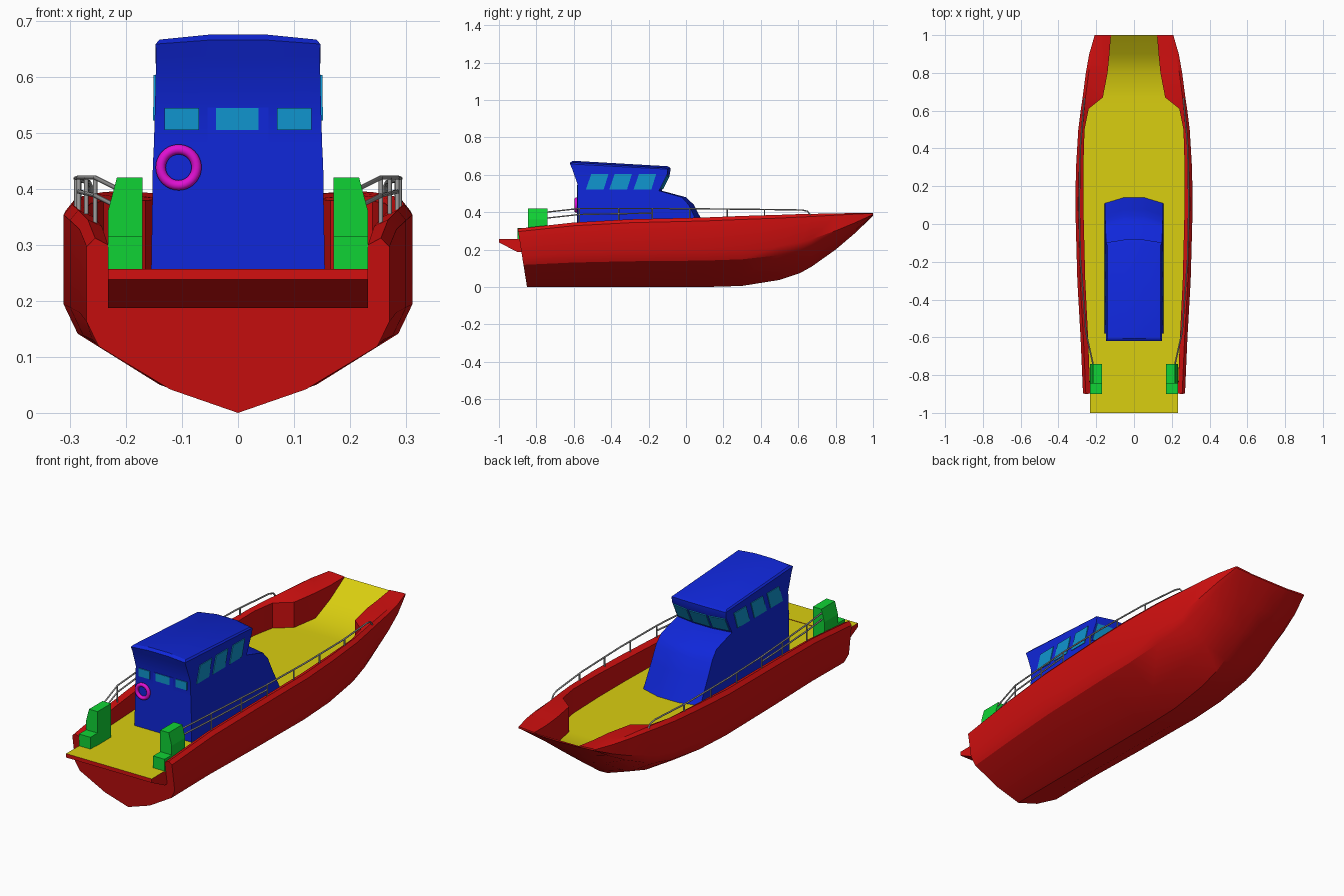
import bpy, bmesh, math
from mathutils import Vector

if "Cube" in bpy.data.objects:
    bpy.data.objects.remove(bpy.data.objects["Cube"], do_unlink=True)


def material(name, rgb):
    m = bpy.data.materials.new(name)
    m.use_nodes = True
    col = (*rgb, 1)
    m.diffuse_color = col
    m.node_tree.nodes["Principled BSDF"].inputs["Base Color"].default_value = col
    return m


RED = material("hull red", (0.65, 0.005, 0.005))
YELLOW = material("deck yellow", (0.7, 0.62, 0.005))
BLUE = material("cabin blue", (0.005, 0.02, 0.7))
GLASS = material("window blue", (0.005, 0.3, 0.62))
GREEN = material("locker green", (0.005, 0.65, 0.035))
MAGENTA = material("ring magenta", (0.75, 0.005, 0.65))
GREY = material("rail grey", (0.35, 0.35, 0.35))


def finish(bm, name, mats, smooth=False):
    bmesh.ops.recalc_face_normals(bm, faces=bm.faces)
    me = bpy.data.meshes.new(name)
    bm.to_mesh(me)
    bm.free()
    ob = bpy.data.objects.new(name, me)
    bpy.context.collection.objects.link(ob)
    for m in mats:
        me.materials.append(m)
    if smooth:
        bpy.ops.object.select_all(action='DESELECT')
        ob.select_set(True)
        bpy.context.view_layer.objects.active = ob
        bpy.ops.object.shade_smooth_by_angle(angle=math.radians(32))
    return ob


def loft(bm, rings):
    """Skin closed rings of equal length; returns the vertex rings."""
    vs = [[bm.verts.new(p) for p in r] for r in rings]
    n = len(vs[0])
    for a, b in zip(vs, vs[1:]):
        for i in range(n):
            j = (i + 1) % n
            bm.faces.new((a[i], a[j], b[j], b[i]))
    return vs


def prism(name, rings, mats):
    bm = bmesh.new()
    vs = loft(bm, rings)
    bm.faces.new(vs[0])
    bm.faces.new(vs[-1])
    return finish(bm, name, mats)


def plate(name, corners, mat, thick=0.006):
    bm = bmesh.new()
    bm.faces.new([bm.verts.new(c) for c in corners])
    ob = finish(bm, name, [mat])
    mod = ob.modifiers.new("thickness", 'SOLIDIFY')
    mod.thickness = thick
    mod.offset = 0
    return ob


def tube(name, paths, radius):
    cu = bpy.data.curves.new(name, 'CURVE')
    cu.dimensions = '3D'
    cu.bevel_depth = radius
    cu.bevel_resolution = 1
    cu.use_fill_caps = True
    for path in paths:
        sp = cu.splines.new('POLY')
        sp.points.add(len(path) - 1)
        for p, co in zip(sp.points, path):
            p.co = (*co, 1)
    ob = bpy.data.objects.new(name, cu)
    bpy.context.collection.objects.link(ob)
    cu.materials.append(GREY)


# Hull stations: y, keel height, half width, sheer height, inner half width, deck height
DECK = 0.255
stations = [
    (-0.85, 0, 0.27, 0.312, 0.232, DECK), (-0.6, 0, 0.283, 0.345, 0.243, DECK),
    (-0.3, 0, 0.3, 0.362, 0.258, DECK), (0.1, 0, 0.311, 0.372, 0.268, DECK),
    (0.3, 0.006, 0.307, 0.38, 0.268, DECK), (0.5, 0.038, 0.295, 0.386, 0.262, DECK),
    (0.61, 0.075, 0.281, 0.39, 0.24, DECK), (0.67, 0.108, 0.272, 0.391, 0.165, DECK),
    (0.8, 0.2, 0.255, 0.394, 0.14, 0.258), (0.9, 0.285, 0.237, 0.395, 0.13, 0.315),
    (1.0, 0.38, 0.208, 0.395, 0.122, 0.388)]


def section(y, k, w, s, inner, d):
    h = s - k
    half = [(0.45 * w, k + 0.135 * h), (0.92 * w, k + 0.38 * h), (w, k + 0.52 * h),
            (w, k + 0.95 * h), (w - 0.015, s), (inner, max(s - 0.012, d + 0.002)), (inner, d)]
    pts = [(0, k)] + half + [(-x, z) for x, z in reversed(half)]
    rake = 0.16 if y < -0.8 else 0
    return [(x, y - rake * z, z) for x, z in pts]


bm = bmesh.new()
rings = loft(bm, [section(*st) for st in stations])
bm.faces.new(rings[0])
bm.faces.new(rings[-1])
deck_edge = {v for r in rings for v in (r[7], r[8])}
for f in bm.faces:
    if len(f.verts) == 4 and all(v in deck_edge for v in f.verts):
        f.material_index = 1
finish(bm, "hull", [RED, YELLOW], True)

# Stern platform, yellow on top
side = [(-1, 0.257), (-1, 0.238), (-0.9, 0.187), (-0.86, 0.187), (-0.86, 0.257)]
platform = prism("stern_platform", [[(x, y, z) for y, z in side] for x in (-0.232, 0.232)],
                 [RED, YELLOW])
for f in platform.data.polygons:
    f.material_index = int(f.normal.z > 0.9)

# Cabin layers: rear z, front z, rear y, front y, half width, corner setback, crown
layers = [
    (0.25, 0.25, -0.58, 0.142, 0.155, 0.03, 0), (0.37, 0.37, -0.58, 0.078, 0.153, 0.03, 0),
    (0.44, 0.44, -0.58, 0.042, 0.152, 0.028, 0), (0.48, 0.48, -0.58, 0, 0.15, 0.022, 0),
    (0.55, 0.515, -0.58, -0.13, 0.148, 0.015, 0), (0.635, 0.605, -0.61, -0.085, 0.146, 0.015, 0),
    (0.658, 0.63, -0.62, -0.083, 0.147, 0.015, 0.007),
    (0.666, 0.637, -0.605, -0.1, 0.14, 0.015, 0.009)]
COLS = (-1, -0.36, 0.36, 1)


def cabin_ring(zr, zf, yr, yf, w, c, crown):
    mid = lambda t: abs(t) < 1
    front = [(t * w, yf - c * (not mid(t)), zf + crown * mid(t)) for t in COLS]
    rear = [(t * w, yr, zr + crown * mid(t)) for t in reversed(COLS)]
    return front + rear


bm = bmesh.new()
rings = loft(bm, [cabin_ring(*l) for l in layers])
for r in (rings[0], rings[-1]):
    for i in range(3):
        bm.faces.new((r[i], r[i + 1], r[6 - i], r[7 - i]))
finish(bm, "cabin", [BLUE], True)

# Side windows, slanted forward
for s, label in ((1, "left"), (-1, "right")):
    for n, y in enumerate((-0.535, -0.41, -0.28)):
        lo, hi, x0, x1 = 0.522, 0.603, s * 0.1485, s * 0.1475
        plate(f"{label}_window_{n + 1}", [(x0, y, lo), (x0, y + 0.095, lo),
              (x1, y + 0.12, hi), (x1, y + 0.028, hi)], GLASS)


# Windscreen panes follow the leaning front facets
def screen_point(x, z):
    y = -0.13 + (z - 0.515) * 0.5
    return (x, y - 0.015 * max(0, (abs(x) - 0.053) / 0.094) + 0.001, z)


for n, (a, b) in enumerate(((-0.14, -0.058), (-0.048, 0.048), (0.058, 0.14))):
    plate(f"windscreen_{n + 1}", [screen_point(a, 0.525), screen_point(b, 0.525),
          screen_point(b, 0.595), screen_point(a, 0.595)], GLASS)


# Cabin door and rear windows
def rear_plate(name, a, b, lo, hi, y, mat):
    plate(name, [(a, y, lo), (b, y, lo), (b, y, hi), (a, y, hi)], mat, 0.004)


rear_plate("cabin_door", -0.054, 0.054, 0.267, 0.545, -0.58, BLUE)
for n, (a, b) in enumerate(((-0.131, -0.07), (-0.039, 0.037), (0.07, 0.131))):
    rear_plate(f"rear_window_{n + 1}", a, b, 0.505, 0.544, -0.582, GLASS)

# Life ring on the rear wall
bpy.ops.mesh.primitive_torus_add(location=(-0.106, -0.587, 0.438), rotation=(math.pi / 2, 0, 0),
                                 major_radius=0.032, minor_radius=0.009,
                                 major_segments=32, minor_segments=10)
ring = bpy.context.object
ring.name = "life_ring"
ring.data.materials.append(MAGENTA)
bpy.ops.object.shade_smooth()

# Stern lockers: tall part with chamfered outboard edge, low step behind it
tall = [(0.17, 0.25), (0.232, 0.25), (0.232, 0.36), (0.216, 0.42), (0.17, 0.42)]
step = [(0.17, 0.25), (0.232, 0.25), (0.232, 0.315), (0.17, 0.315)]
# Hand rails
top_rail = [(0.215, -0.75, 0.4), (0.255, -0.57, 0.42), (0.284, -0.18, 0.42), (0.29, 0.1, 0.418),
            (0.285, 0.4, 0.415), (0.266, 0.62, 0.412), (0.263, 0.65, 0.405), (0.262, 0.665, 0.385)]
low_rail = [(0.215, -0.75, 0.368), (0.255, -0.57, 0.388), (0.284, -0.18, 0.395)]


def rail_at(y):
    for a, b in zip(top_rail, top_rail[1:]):
        if a[1] <= y <= b[1]:
            return Vector(a).lerp(Vector(b), (y - a[1]) / (b[1] - a[1]))


for s, label in ((1, "left"), (-1, "right")):
    for part, shape, y0, y1 in (("locker", tall, -0.845, -0.74), ("locker_step", step, -0.9, -0.845)):
        prism(f"{label}_{part}", [[(s * x, y, z) for x, z in shape] for y in (y0, y1)], [GREEN])
    posts = []
    for y in (-0.57, -0.36, -0.18, 0.02, 0.22, 0.42):
        p = rail_at(y)
        posts.append([p, (p.x, p.y, 0.335 if y < -0.5 else 0.355)])
    paths = [[(s * x, y, z) for x, y, z in path] for path in [top_rail, low_rail] + posts]
    tube(f"{label}_hand_rail", paths, 0.004)
